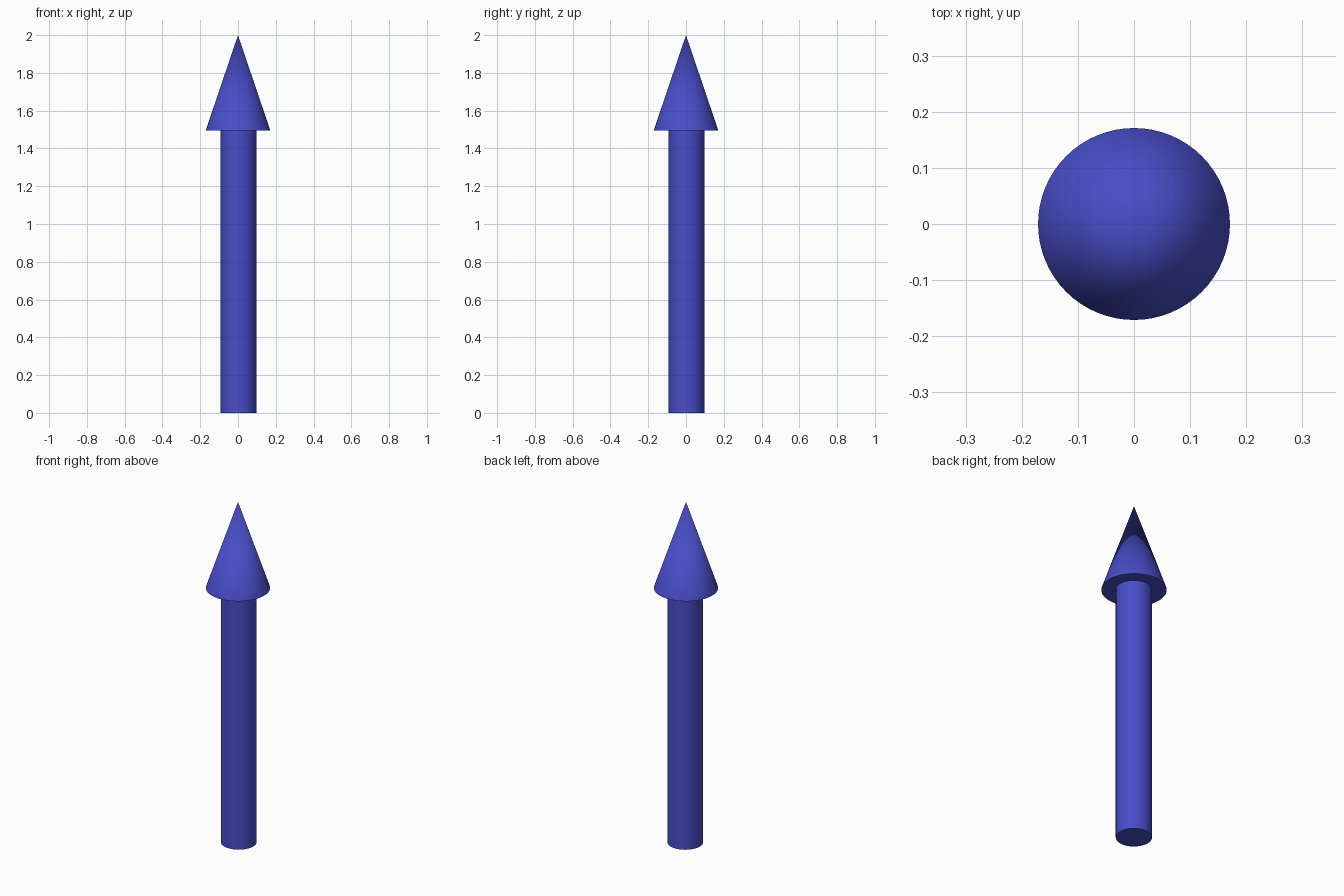
import bpy
import math

if "Cube" in bpy.data.objects:
    bpy.data.objects.remove(bpy.data.objects["Cube"])

HEAD_BASE = 1.495

blue = bpy.data.materials.new("blue")
blue.diffuse_color = (0.065, 0.075, 0.58, 1)
blue.use_nodes = True
blue.node_tree.nodes["Principled BSDF"].inputs["Base Color"].default_value = blue.diffuse_color


def finish(name):
    obj = bpy.context.object
    obj.name = name
    obj.data.materials.append(blue)
    bpy.ops.object.shade_smooth_by_angle(angle=math.radians(30))


# Straight round shaft, very slightly off the head's axis
bpy.ops.mesh.primitive_cylinder_add(vertices=64, radius=0.095, depth=HEAD_BASE,
                                    location=(0.003, 0.003, HEAD_BASE / 2))
finish("arrow_shaft")

# Pointed head with a flat underside
bpy.ops.mesh.primitive_cone_add(vertices=64, radius1=0.171, radius2=0, depth=2 - HEAD_BASE,
                                location=(0, 0, (2 + HEAD_BASE) / 2))
finish("arrow_head")
